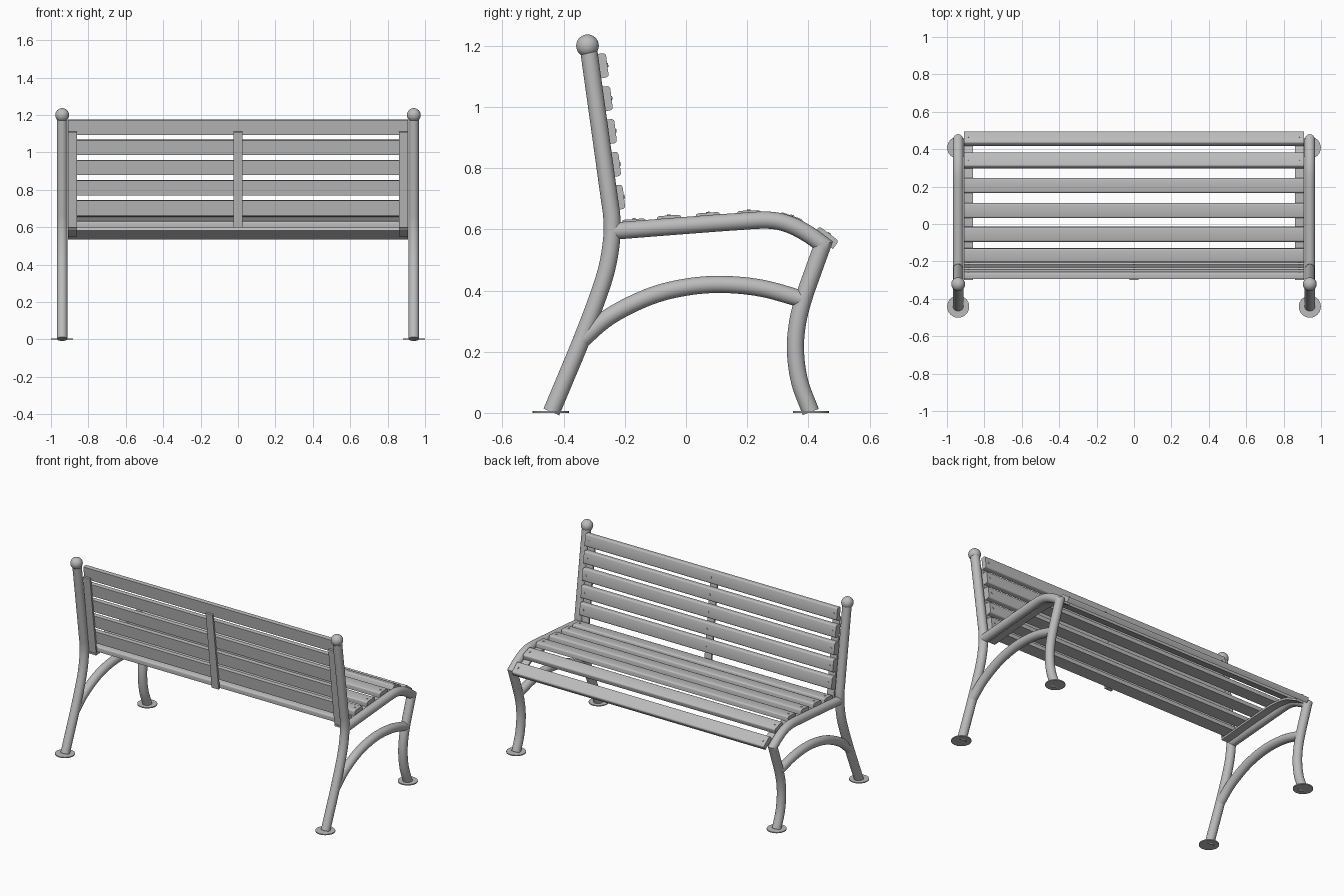
import bpy, bmesh, math
from mathutils import Vector

cube = bpy.data.objects.get("Cube")
if cube:
    bpy.data.objects.remove(cube, do_unlink=True)

grey = bpy.data.materials.new("plain grey")
grey.use_nodes = True
COLOUR = (0.5, 0.5, 0.5, 1)
grey.diffuse_color = COLOUR
grey.node_tree.nodes["Principled BSDF"].inputs["Base Color"].default_value = COLOUR

SIDE, PIPE = 0.94, 0.028
SLAT_W, SLAT_T, SLAT_LEN = 0.08, 0.033, 1.82
RAIL_X, RAIL_W, RAIL_T = 0.885, 0.05, 0.012


def finish(name, bm):
    bmesh.ops.recalc_face_normals(bm, faces=bm.faces)
    mesh = bpy.data.meshes.new(name)
    bm.to_mesh(mesh)
    bm.free()
    mesh.materials.append(grey)
    ob = bpy.data.objects.new(name, mesh)
    bpy.context.collection.objects.link(ob)
    bpy.ops.object.select_all(action='DESELECT')
    ob.select_set(True)
    bpy.context.view_layer.objects.active = ob
    bpy.ops.object.shade_smooth_by_angle(angle=math.radians(35))
    return ob


def smooth(points, steps=6):
    """Catmull-Rom curve through (y, z) points."""
    p = [Vector(q) for q in points]
    p = [2 * p[0] - p[1]] + p + [2 * p[-1] - p[-2]]
    out = []
    for a, b, c, d in zip(p, p[1:], p[2:], p[3:]):
        for i in range(steps):
            t = i / steps
            out.append(0.5 * (2 * b + (c - a) * t + (2 * a - 5 * b + 4 * c - d) * t * t
                              + (3 * b - a - 3 * c + d) * t ** 3))
    return out + [p[-2]]


def sweep(name, path, section, x):
    """Sweep an (across, normal) section along a (y, z) path, with mitred corners."""
    bm = bmesh.new()
    rings = []
    for i, p in enumerate(path):
        ahead = (path[min(i + 1, len(path) - 1)] - p)
        back = (p - path[max(i - 1, 0)])
        ahead = ahead.normalized() if ahead.length else back.normalized()
        back = back.normalized() if back.length else ahead
        t = (ahead + back).normalized()
        n = Vector((-t.y, t.x)) / t.dot(ahead)
        rings.append([bm.verts.new((x + u, p.x + n.x * v, p.y + n.y * v)) for u, v in section])
    k = len(section)
    for a, b in zip(rings, rings[1:]):
        for j in range(k):
            bm.faces.new((a[j], a[(j + 1) % k], b[(j + 1) % k], b[j]))
    bm.faces.new(rings[0])
    bm.faces.new(rings[-1])
    return finish(name, bm)


def disc(name, x, y, z, radius, height, tilt=0.0):
    bm = bmesh.new()
    bmesh.ops.create_cone(bm, cap_ends=True, segments=32, radius1=radius, radius2=radius, depth=height)
    ob = finish(name, bm)
    ob.location, ob.rotation_euler = (x, y, z), (tilt, 0, 0)


def rect(w, t):
    return [(-w / 2, -t / 2), (w / 2, -t / 2), (w / 2, t / 2), (-w / 2, t / 2)]


circle = [(PIPE * math.cos(a * math.tau / 24), PIPE * math.sin(a * math.tau / 24)) for a in range(24)]

# Side frame paths
rear_path = smooth([(-.44, .003), (-.395, .11), (-.345, .23), (-.295, .36), (-.262, .46),
                    (-.245, .55), (-.242, .63), (-.256, .74), (-.32, 1.2)])
seat_path = smooth([(-.24, .594), (-.05, .609), (.15, .624), (.27, .63), (.34, .615), (.4, .584), (.447, .55)])
leg_path = smooth([(.447, .55), (.421, .478), (.385, .375), (.364, .29), (.358, .2), (.372, .1), (.408, .003)])
arch_path = smooth([(-.345, .235), (-.25, .315), (-.12, .38), (0, .411), (.12, .42), (.25, .407), (.385, .37)])

for side, sx in (("left", SIDE), ("right", -SIDE)):
    sweep(side + "_rear_post", rear_path, circle, sx)
    sweep(side + "_seat_and_front_leg", seat_path + leg_path[1:], circle, sx)
    sweep(side + "_arch_brace", arch_path, circle, sx)
    disc(side + "_rear_foot", sx, -.442, .003, .059, .006)
    disc(side + "_front_foot", sx, .408, .003, .059, .006)
    bm = bmesh.new()
    bmesh.ops.create_uvsphere(bm, u_segments=32, v_segments=16, radius=.037)
    finish(side + "_post_ball", bm).location = (sx, -.322, 1.2)

# Slats: centre (y, z) and tilt about x; the top face has rounded long edges
seat_slats = [(-.17, .617, 4), (-.055, .629, 4), (.072, .638, 4), (.206, .645, 2), (.341, .629, -19), (.458, .573, -37)]
BACK_TILT = 97.2
back_slats = [(-.2195 - .0135 * i, .705 + .1075 * i, BACK_TILT) for i in range(5)]


def slat(name, y, z, degrees):
    tilt = math.radians(degrees)
    w, t, r = SLAT_W / 2, SLAT_T / 2, .01
    arc = [math.radians(a) for a in (0, 30, 60, 90)]
    profile = [(-w, -t), (w, -t)]
    profile += [(w - r + r * math.cos(a), t - r + r * math.sin(a)) for a in arc]
    profile += [(-w + r - r * math.cos(a), t - r + r * math.sin(a)) for a in reversed(arc)]
    bm = bmesh.new()
    ends = [[bm.verts.new((x, u, v)) for u, v in profile] for x in (-SLAT_LEN / 2, SLAT_LEN / 2)]
    for end in ends:
        bm.faces.new(end)
    for j in range(len(profile)):
        k = (j + 1) % len(profile)
        bm.faces.new((ends[0][j], ends[0][k], ends[1][k], ends[1][j]))
    ob = finish(name, bm)
    ob.location, ob.rotation_euler = (0, y, z), (tilt, 0, 0)


def above(y, z, degrees, h):
    a = math.radians(degrees)
    return y - math.sin(a) * h, z + math.cos(a) * h


# The back slats face forward, so their rounded face turns the other way
for label, slats, flip in (("seat", seat_slats, 0), ("back", back_slats, 180)):
    for i, (y, z, deg) in enumerate(slats, 1):
        deg += flip
        slat(f"{label}_slat_{i}", y, z, deg)
        by, bz = above(y, z, deg, SLAT_T / 2 + .001)
        for x in ((-RAIL_X, RAIL_X) if label == "seat" else (-RAIL_X, 0, RAIL_X)):
            disc(f"{label}_bolt", x, by, bz, .006, .004, math.radians(deg))

# Flat rails under the seat and behind the back
drop = -(SLAT_T + RAIL_T) / 2
seat_rail = smooth([above(*s, drop) for s in seat_slats])
seat_rail.insert(0, Vector((-.235, seat_rail[0].y - .004)))
low, high = (Vector(above(*s, -drop)) for s in (back_slats[0], back_slats[-1]))
along = (high - low) / (high.y - low.y)
back_rail = [low + along * (h - low.y) for h in (.6, 1.11)]
for side, x in (("left", RAIL_X), ("right", -RAIL_X)):
    sweep(side + "_seat_rail", seat_rail, rect(RAIL_W, RAIL_T), x)
    sweep(side + "_back_rail", back_rail, rect(RAIL_W, RAIL_T), x)
sweep("middle_back_rail", back_rail, rect(RAIL_W, RAIL_T), 0)
